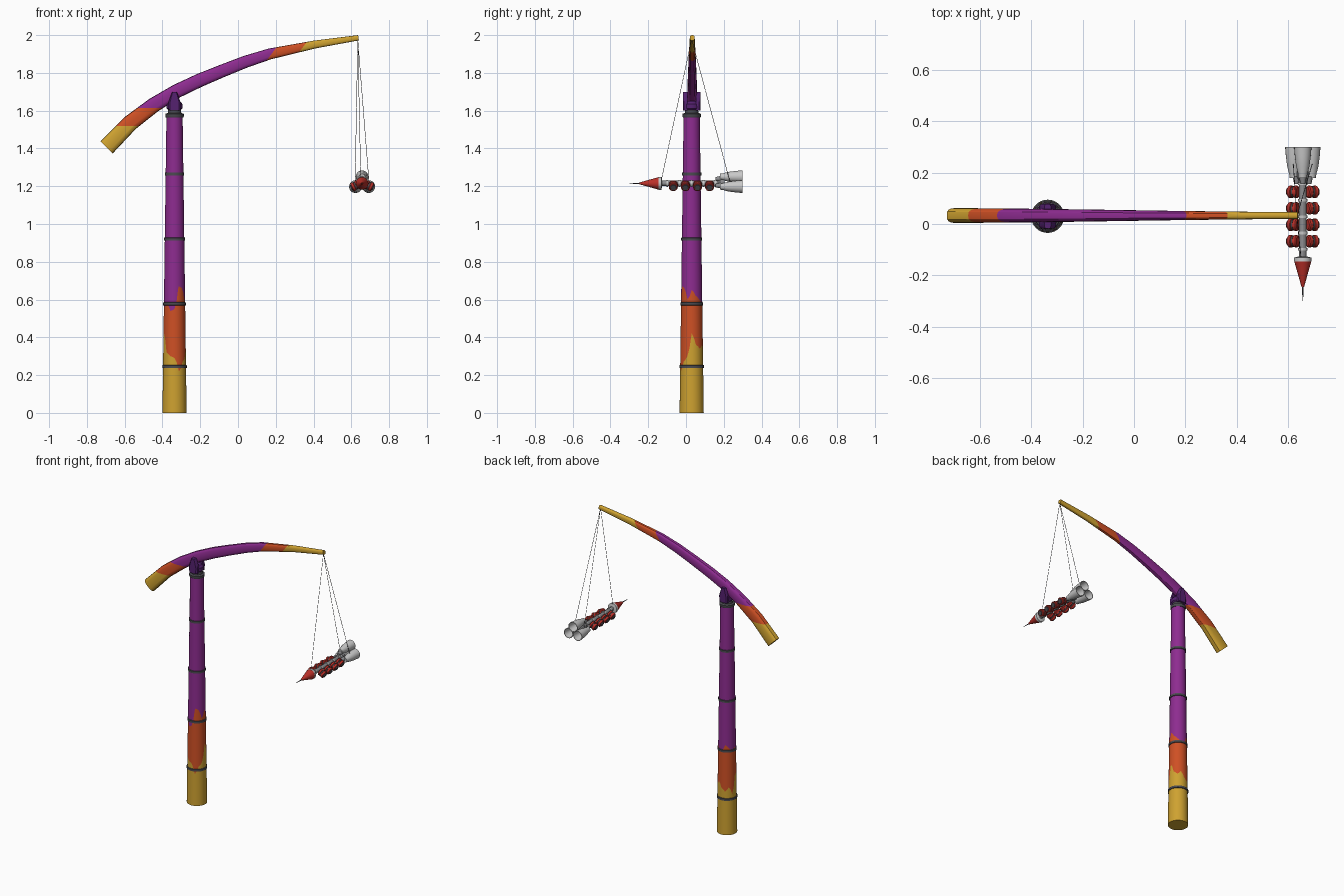
import bpy, bmesh, math
from mathutils import Vector, Matrix

if "Cube" in bpy.data.objects:
    bpy.data.objects.remove(bpy.data.objects["Cube"])


def mat(name, r, g, b):
    m = bpy.data.materials.new(name)
    m.diffuse_color = (r, g, b, 1)
    m.use_nodes = True
    m.node_tree.nodes["Principled BSDF"].inputs["Base Color"].default_value = m.diffuse_color
    return m


YELLOW = mat("yellow paint", 0.62, 0.36, 0.03)
ORANGE = mat("orange paint", 0.62, 0.08, 0.018)
PURPLE = mat("purple paint", 0.27, 0.025, 0.28)
DARK_PURPLE = mat("dark purple", 0.09, 0.015, 0.16)
STEEL = mat("dark steel", 0.07, 0.07, 0.08)
GREY = mat("mid grey", 0.27, 0.27, 0.28)
SILVER = mat("light grey", 0.58, 0.58, 0.58)
RED = mat("red", 0.5, 0.03, 0.022)


def finish(bm, name, mats):
    bmesh.ops.remove_doubles(bm, verts=bm.verts, dist=1e-5)
    bmesh.ops.recalc_face_normals(bm, faces=bm.faces)
    me = bpy.data.meshes.new(name)
    bm.to_mesh(me)
    bm.free()
    ob = bpy.data.objects.new(name, me)
    for m in mats:
        me.materials.append(m)
    bpy.context.collection.objects.link(ob)
    return ob


def skin(bm, rings, close=True):
    """Bridge a list of vertex rings with quads; returns rows of faces."""
    rows, n = [], len(rings[0])
    for a, b in zip(rings, rings[1:]):
        rows.append([bm.faces.new((a[i], a[(i + 1) % n], b[(i + 1) % n], b[i])) for i in range(n)])
    if close:
        bm.faces.new(rings[0][::-1])
        bm.faces.new(rings[-1])
    return rows


def lathe(name, profile, loc, axis, m, segs=20):
    """Spin (radius, distance) points round an axis starting at loc."""
    bm = bmesh.new()
    rot = Vector(axis).to_track_quat('Z', 'Y')
    rings = []
    for r, d in profile:
        ring = []
        for i in range(segs):
            a = 2 * math.pi * i / segs
            ring.append(bm.verts.new(Vector(loc) + rot @ Vector((r * math.cos(a), r * math.sin(a), d))))
        rings.append(ring)
    skin(bm, rings)
    return finish(bm, name, [m])


PX, PY = -0.336, 0.03          # mast axis
HX, HZ = 0.657, 1.215          # hanging craft axis (runs along y)
UP, BACK = (0, 0, 1), (0, 1, 0)


def mast_r(z):
    return 0.064 - 0.0135 * z

# --- mast with dripping paint edges ---
orange_top = [.65, .62, .60, .58, .58, .62, .60, .57, .60, .56, .58, .54, .55, .67, .66, .60]
yellow_top = [.42, .36, .34, .36, .32, .30, .33, .28, .40, .42, .32, .30, .29, .22, .27, .30]
SEG = 32


def level(vals, i):
    return vals[i // 2] if i % 2 == 0 else 0.65 * vals[i // 2] + 0.35 * vals[(i // 2 + 1) % 16]


bm = bmesh.new()
rings = []
for zs in (lambda i: 0, lambda i: level(yellow_top, i), lambda i: level(orange_top, i), lambda i: 1.575):
    ring = []
    for i in range(SEG):
        a, z = 2 * math.pi * i / SEG, zs(i)
        ring.append(bm.verts.new((PX + mast_r(z) * math.cos(a), PY + mast_r(z) * math.sin(a), z)))
    rings.append(ring)
for k, row in enumerate(skin(bm, rings)):
    for f in row:
        f.material_index = k
finish(bm, "mast", [YELLOW, ORANGE, PURPLE])

# --- mast bands and head ---
for i, z in enumerate((0.245, 0.577, 0.92, 1.265)):
    r = mast_r(z)
    lathe(f"mast_band_{i + 1}", [(r - .003, -.010), (r + .004, -.007), (r + .004, .007), (r - .003, .010)],
          (PX, PY, z), UP, STEEL, 32)
lathe("mast_cap", [(.047, 1.565), (.049, 1.57), (.049, 1.583), (.036, 1.588), (.033, 1.612)],
      (PX, PY, 0), UP, STEEL, 24)

# --- pivot lugs either side of the boom ---
outline = [(-.03, 1.60), (.03, 1.60), (.033, 1.64), (.022, 1.675), (.012, 1.70), (-.012, 1.70), (-.022, 1.675), (-.033, 1.64)]
for side, nm in ((-1, "front"), (1, "back")):
    bm = bmesh.new()
    rings = [[bm.verts.new((PX + x * s, PY + side * y, z)) for x, z in outline]
             for y, s in ((.022, 1), (.040, 1), (.047, .75))]
    skin(bm, rings)
    finish(bm, f"pivot_lug_{nm}", [DARK_PURPLE])
lathe("pivot_base", [(.03, 1.60), (.042, 1.612), (.042, 1.635), (.03, 1.65)], (PX, PY, 0), UP, DARK_PURPLE)

# --- curved, tapering boom: (x, z, half height, half width) ---
stations = [(-.696, 1.406, .046, .029), (-.569, 1.536, .043, .028), (-.447, 1.629, .040, .027),
            (-.325, 1.703, .037, .025), (-.205, 1.760, .036, .024), (-.087, 1.809, .034, .022),
            (.040, 1.859, .032, .020), (.167, 1.900, .029, .018), (.405, 1.950, .021, .015),
            (.638, 1.986, .014, .013)]
bm = bmesh.new()
rings = []
for k, (x, z, h, w) in enumerate(stations):
    a, b = stations[max(k - 1, 0)], stations[min(k + 1, len(stations) - 1)]
    t = Vector((b[0] - a[0], 0, b[1] - a[1])).normalized()
    n = Vector((-t.z, 0, t.x))
    ring = []
    for i in range(16):
        c, s = math.cos(i * math.pi / 8), math.sin(i * math.pi / 8)
        c, s = (math.copysign(abs(v) ** 0.7, v) for v in (c, s))     # rounded box section
        ring.append(bm.verts.new(Vector((x, PY + .003, z)) + n * h * s + Vector((0, w * c, 0))))
    rings.append(ring)
skin(bm, rings)
cuts = [((0, 0, 1.52), UP), ((0, 0, 1.615), UP),
        ((.205, 0, 1.937), (.8, 0, -.6)), ((.365, 0, 1.965), (.8, 0, -.6))]
for co, no in cuts:
    bmesh.ops.bisect_plane(bm, geom=bm.verts[:] + bm.edges[:] + bm.faces[:], plane_co=co, plane_no=no)
for f in bm.faces:
    c = f.calc_center_median()
    zone = sum((c - Vector(co)).dot(Vector(no)) > 0 for co, no in cuts)
    f.material_index = (0, 1, 2, 1, 0)[zone]
finish(bm, "boom", [YELLOW, ORANGE, PURPLE])

# --- hanging craft: nose, spine and nozzles along y ---
at = (HX, 0, HZ)
lathe("nose_spike", [(.004, -.235), (.001, -.30)][::-1], at, BACK, STEEL, 8)
lathe("nose_cone", [(.005, -.245), (.033, -.146)], at, BACK, RED, 24)
lathe("nose_collar", [(.034, -.146), (.034, -.131), (.018, -.127)], at, BACK, SILVER, 24)
lathe("spine", [(.014, -.13), (.014, .17), (.022, .18), (.022, .205)], at, BACK, GREY, 12)
for k in range(5):
    lathe(f"spine_ring_{k + 1}", [(.018, -.005), (.018, .005)], (HX, -.099 + .064 * k, HZ), BACK, SILVER, 12)
bell = [(.004, .18), (.016, .18), (.018, .195), (.026, .225), (.031, .265), (.034, .30),
        (.031, .30), (.027, .26), (.020, .225), (.004, .21)]
for nm, dx, dz in (("top", 0, .035), ("left", -.035, -.017), ("right", .035, -.017)):
    lathe(f"nozzle_{nm}", bell, (HX + dx, 0, HZ + dz), BACK, SILVER, 20)
    lathe(f"nozzle_feed_{nm}", [(.009, .155), (.015, .185)], (HX + dx * .7, 0, HZ + dz * .7), BACK, GREY, 12)

# --- paired drums pointing outward and down from the spine ---
for k in range(4):
    for side, nm in ((-1, "left"), (1, "right")):
        c = (HX + side * .014, -.067 + .064 * k, HZ - .002)
        ax = (side * .9, 0, -.42)
        lathe(f"drum_{nm}_{k + 1}", [(.019, .004), (.024, .008), (.024, .018), (.021, .020), (.021, .028),
                                     (.024, .030), (.024, .042), (.020, .045)], c, ax, RED, 14)
        lathe(f"drum_end_{nm}_{k + 1}", [(.017, .044), (.015, .050)], c, ax, STEEL, 14)
        lathe(f"drum_band_{nm}_{k + 1}", [(.0225, .021), (.0225, .027)], c, ax, STEEL, 14)

# --- suspension cables from boom tip ---
tip = Vector((.634, PY, 1.978))
for i, end in enumerate(((HX - .007, -.13, 1.235), (HX - .037, .235, 1.215), (HX + .037, .235, 1.215))):
    d = Vector(end) - tip
    lathe(f"cable_{i + 1}", [(.0013, 0), (.0013, d.length)], tip, d, STEEL, 6)

# --- smooth round surfaces, keep edges crisp ---
for ob in bpy.context.collection.objects:
    ob.select_set(True)
    bpy.context.view_layer.objects.active = ob
bpy.ops.object.shade_smooth_by_angle(angle=math.radians(30))
